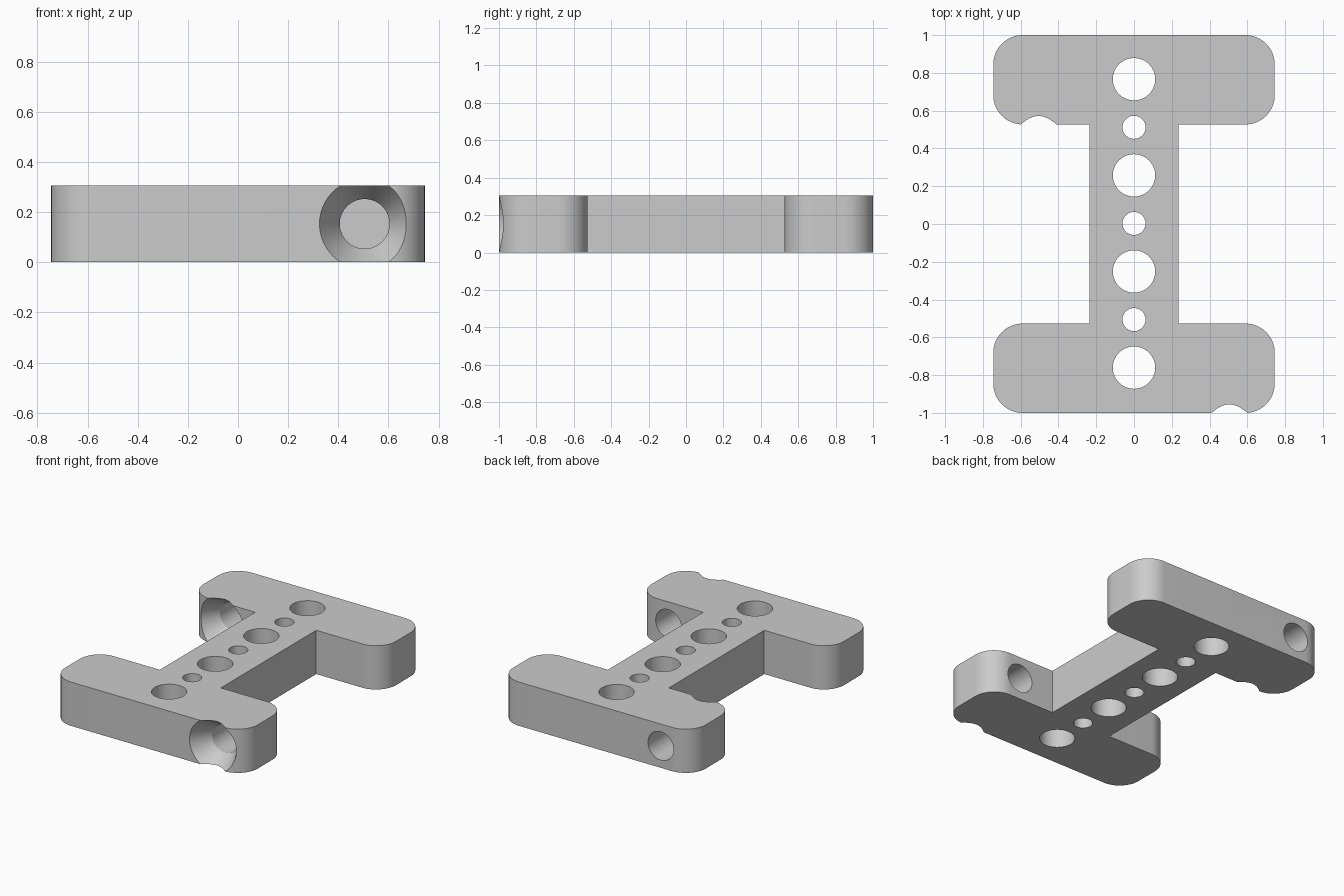
import bpy
import bmesh
from math import sin, cos, pi, radians
from mathutils import Vector

cube = bpy.data.objects.get("Cube")
if cube:
    bpy.data.objects.remove(cube, do_unlink=True)

HEIGHT = 0.306
HALF_WIDTH = 0.745
INNER = 0.527      # where the end bars meet the open sides
WEB = 0.236        # half width of the middle bar
CORNER = 0.155
SEGMENTS = 64

grey = bpy.data.materials.new("plain grey")
grey.use_nodes = True
colour = (0.6, 0.6, 0.6, 1)
grey.diffuse_color = colour
grey.node_tree.nodes["Principled BSDF"].inputs["Base Color"].default_value = colour


def add_object(name, bm):
    bmesh.ops.recalc_face_normals(bm, faces=bm.faces)
    mesh = bpy.data.meshes.new(name)
    bm.to_mesh(mesh)
    bm.free()
    mesh.materials.append(grey)
    obj = bpy.data.objects.new(name, mesh)
    bpy.context.collection.objects.link(obj)
    return obj


def arc(cx, cy, start, steps=16):
    """Quarter circle, counter-clockwise from the start angle."""
    angles = [start + pi / 2 * i / steps for i in range(steps + 1)]
    return [(cx + CORNER * cos(a), cy + CORNER * sin(a)) for a in angles]


def lathe(name, rings, origin, axis):
    """Closed solid of revolution from (distance, radius) rings."""
    bm = bmesh.new()
    turn = Vector((0, 0, 1)).rotation_difference(Vector(axis))
    loops = []
    for dist, radius in rings:
        loop = []
        for i in range(SEGMENTS):
            a = 2 * pi * i / SEGMENTS
            p = Vector((radius * cos(a), radius * sin(a), dist))
            loop.append(bm.verts.new(turn @ p + Vector(origin)))
        loops.append(loop)
    for low, high in zip(loops, loops[1:]):
        for i in range(SEGMENTS):
            j = (i + 1) % SEGMENTS
            bm.faces.new((low[i], low[j], high[j], high[i]))
    bm.faces.new(loops[0])
    bm.faces.new(loops[-1])
    return add_object(name, bm)


# I-shaped plate: half outline, then the same turned half a revolution
cx = HALF_WIDTH - CORNER
half = [(WEB, -INNER), (WEB, INNER)]
half += arc(cx, INNER + CORNER, -pi / 2)
half += arc(cx, 1 - CORNER, 0)
half += arc(-cx, 1 - CORNER, pi / 2)
half += arc(-cx, INNER + CORNER, pi)
half += [(-WEB, INNER), (-WEB, -INNER)]
outline = half[1:-1] + [(-x, -y) for x, y in half[1:-1]]
bm = bmesh.new()
base = bm.faces.new([bm.verts.new((x, y, 0)) for x, y in outline])
lifted = bmesh.ops.extrude_face_region(bm, geom=[base], use_keep_orig=True)
top = [v for v in lifted["geom"] if isinstance(v, bmesh.types.BMVert)]
bmesh.ops.translate(bm, verts=top, vec=(0, 0, HEIGHT))
plate = add_object("mounting_plate", bm)

# Row of alternating large and small upright holes
cutters = []
for i in range(-3, 4):
    radius = 0.112 if i % 2 else 0.061
    cutters.append(lathe("hole_cutter", [(-0.1, radius), (HEIGHT + 0.1, radius)],
                         (0, 0.003 + i * 0.2545, 0), (0, 0, 1)))

# Countersunk screw holes running back through each end bar
for x, y in ((0.505, -1), (-0.505, INNER)):
    cutters.append(lathe("screw_hole_cutter",
                         [(-0.1, 0.24), (0.135, 0.099), (0.6, 0.099)],
                         (x, y, HEIGHT / 2), (0, 1, 0)))

bpy.ops.object.select_all(action="DESELECT")
bpy.context.view_layer.objects.active = plate
plate.select_set(True)
for cutter in cutters:
    mod = plate.modifiers.new("cut", "BOOLEAN")
    mod.operation = "DIFFERENCE"
    mod.solver = "EXACT"
    mod.object = cutter
    bpy.ops.object.modifier_apply(modifier=mod.name)
for cutter in cutters:
    bpy.data.objects.remove(cutter, do_unlink=True)

bpy.ops.object.shade_smooth_by_angle(angle=radians(20))
